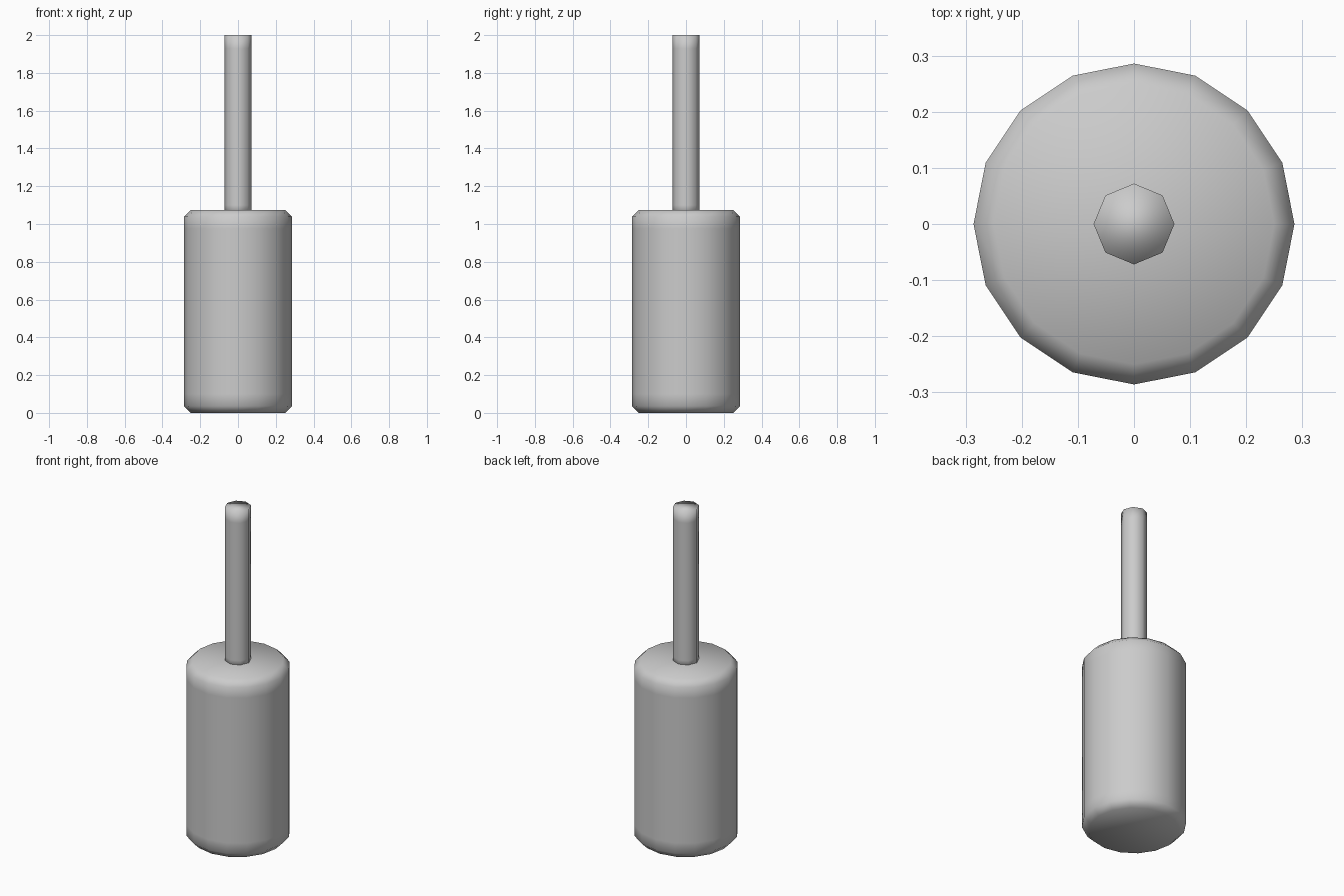
import bpy, bmesh, math

if "Cube" in bpy.data.objects:
    bpy.data.objects.remove(bpy.data.objects["Cube"])


def lathe(name, profile, sides):
    """Spin a (radius, z) profile around z, cap both ends, shade smooth."""
    bm = bmesh.new()
    rings = []
    for r, z in profile:
        rings.append([bm.verts.new((r * math.cos(2 * math.pi * i / sides),
                                    r * math.sin(2 * math.pi * i / sides), z))
                      for i in range(sides)])
    for low, high in zip(rings, rings[1:]):
        for i in range(sides):
            j = (i + 1) % sides
            bm.faces.new((low[i], low[j], high[j], high[i]))
    bm.faces.new(rings[0][::-1])
    bm.faces.new(rings[-1])
    for f in bm.faces:
        f.smooth = True
    mesh = bpy.data.meshes.new(name)
    bm.to_mesh(mesh)
    bm.free()
    obj = bpy.data.objects.new(name, mesh)
    bpy.context.collection.objects.link(obj)
    return obj


# Chamfered body with support loops near both ends
lathe("body", [(0.25, 0), (0.286, 0.036), (0.286, 0.10),
               (0.286, 0.975), (0.286, 1.039), (0.25, 1.075)], 16)

# Thin rod standing on the body, support loop under its top
lathe("rod", [(0.072, 1.05), (0.072, 1.1), (0.072, 1.93), (0.072, 2.0)], 8)
